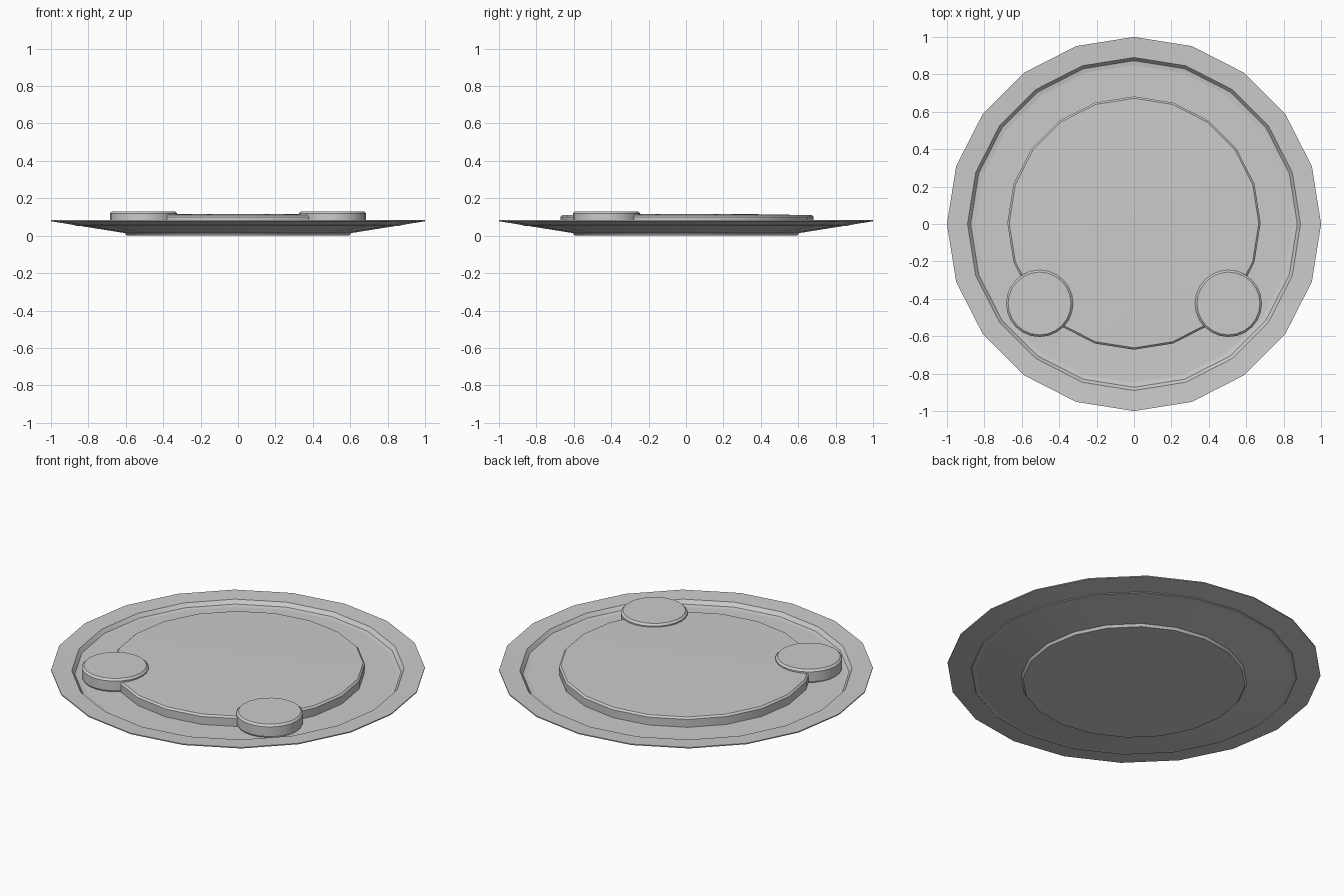
import bpy, math

if "Cube" in bpy.data.objects:
    bpy.data.objects.remove(bpy.data.objects["Cube"])


def lathe(name, profile, sides, loc=(0, 0, 0)):
    """Revolve an (r, z) profile whose first and last points lie on the axis."""
    verts, faces = [(0, 0, profile[0][1])], []
    rings = profile[1:-1]
    for r, z in rings:
        for i in range(sides):
            a = 2 * math.pi * i / sides
            verts.append((r * math.cos(a), r * math.sin(a), z))
    verts.append((0, 0, profile[-1][1]))
    last = len(verts) - 1
    top = 1 + (len(rings) - 1) * sides
    for i in range(sides):
        j = (i + 1) % sides
        faces.append((0, 1 + j, 1 + i))
        for k in range(len(rings) - 1):
            a, b = 1 + k * sides, 1 + (k + 1) * sides
            faces.append((a + i, a + j, b + j, b + i))
        faces.append((top + i, top + j, last))
    mesh = bpy.data.meshes.new(name)
    mesh.from_pydata(verts, [], faces)
    obj = bpy.data.objects.new(name, mesh)
    obj.location = loc
    bpy.context.collection.objects.link(obj)
    bpy.context.view_layer.objects.active = obj
    obj.select_set(True)
    bpy.ops.object.shade_smooth_by_angle(angle=math.radians(30))
    obj.select_set(False)
    return obj


# Plate: foot, sloping underside, thin flat rim and sunken well
lathe("plate", [(0, 0), (0.595, 0), (0.605, 0.014), (1.0, 0.077), (1.0, 0.083),
                (0.89, 0.078), (0.87, 0.053), (0, 0.05)], 20)

# Large flat round of food, slightly domed
lathe("large_round", [(0, 0.052), (0.675, 0.052), (0.677, 0.1), (0.667, 0.11),
                      (0.3, 0.116), (0, 0.117)], 20, (0, 0.005, 0))

# Two small discs resting on its front edge
for side, x in (("left", -0.505), ("right", 0.505)):
    lathe("small_disc_" + side, [(0, 0.053), (0.172, 0.053), (0.179, 0.065), (0.179, 0.119),
                                 (0.168, 0.13), (0, 0.13)], 24, (x, -0.425, 0))
